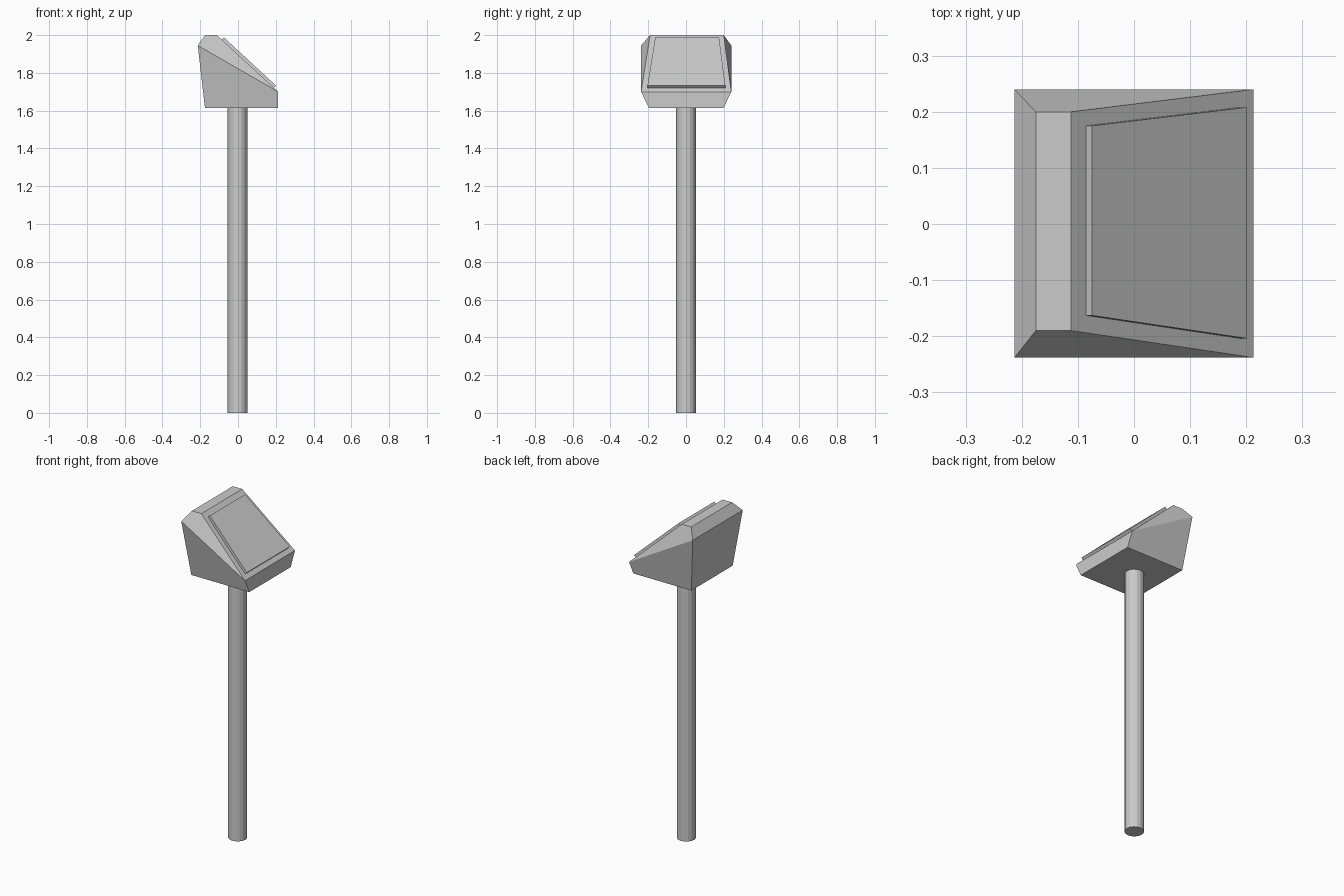
import bpy, bmesh

if "Cube" in bpy.data.objects:
    bpy.data.objects.remove(bpy.data.objects["Cube"])


def ring(back, front, back_y, front_y):
    """Four-cornered ring from back/front (x, z) and their (min, max) y."""
    (bx, bz), (fx, fz) = back, front
    return [(bx, back_y[0], bz), (fx, front_y[0], fz),
            (fx, front_y[1], fz), (bx, back_y[1], bz)]


def loft(name, rings):
    """Closed solid through a stack of rings."""
    bm = bmesh.new()
    loops = [[bm.verts.new(p) for p in r] for r in rings]
    bm.faces.new(loops[0][::-1])
    bm.faces.new(loops[-1])
    for a, b in zip(loops, loops[1:]):
        for i in range(4):
            j = (i + 1) % 4
            bm.faces.new((a[i], a[j], b[j], b[i]))
    bmesh.ops.recalc_face_normals(bm, faces=bm.faces)
    mesh = bpy.data.meshes.new(name)
    bm.to_mesh(mesh)
    bm.free()
    obj = bpy.data.objects.new(name, mesh)
    bpy.context.collection.objects.link(obj)
    return obj


# Post
HEAD_Z = 1.615
bpy.ops.mesh.primitive_cylinder_add(vertices=16, radius=0.053, depth=HEAD_Z,
                                    location=(-0.002, 0, HEAD_Z / 2))
bpy.context.object.name = "post"

# Wedge-shaped console head: base, widest line, narrow top ridge
base_y, wide_y, top_y = (-0.196, 0.199), (-0.238, 0.24), (-0.19, 0.2)
loft("console_head", [
    ring((-0.175, HEAD_Z), (0.213, HEAD_Z), base_y, base_y),
    ring((-0.213, 1.945), (0.213, 1.70), wide_y, wide_y),
    ring((-0.175, 2.0), (-0.112, 2.0), top_y, top_y),
])

# Raised tapered screen panel, lifted along the slope's normal
t = 0.016
dx, dz = 0.678 * t, 0.735 * t
back, front = (-0.087, 1.974), (0.189, 1.719)
back_y, front_y = (-0.163, 0.175), (-0.204, 0.208)
loft("screen_panel", [
    ring((back[0] + k * dx, back[1] + k * dz),
         (front[0] + k * dx, front[1] + k * dz), back_y, front_y)
    for k in (0, 1.15)
])
